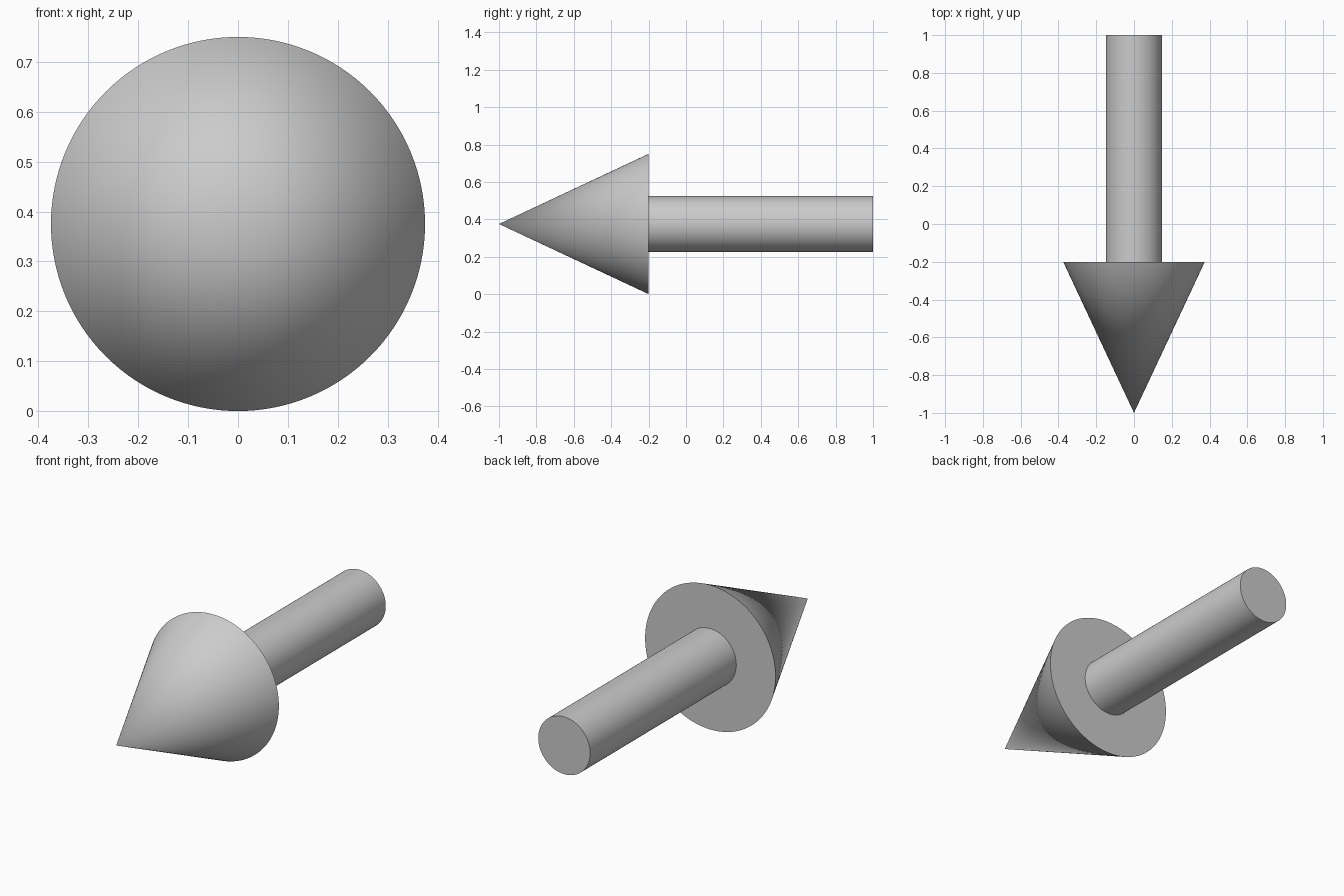
import bpy
import math

if "Cube" in bpy.data.objects:
    bpy.data.objects.remove(bpy.data.objects["Cube"])

AXIS_Z = 0.375   # height of the arrow's centre line
SIDES = 128


def lathe_part(name, r_back, r_front, y_front, y_back):
    """Round part lying along y, with its front end towards -y."""
    bpy.ops.mesh.primitive_cone_add(
        vertices=SIDES, radius1=r_back, radius2=r_front, depth=y_back - y_front,
        location=(0, (y_front + y_back) / 2, AXIS_Z),
        rotation=(math.radians(90), 0, 0))
    obj = bpy.context.object
    obj.name = name
    bpy.ops.object.shade_smooth_by_angle(angle=math.radians(30))
    return obj


# Pointed head
lathe_part("arrow_head", 0.375, 0.0, -1.0, -0.2)

# Straight shaft
lathe_part("arrow_shaft", 0.149, 0.149, -0.2, 1.0)
